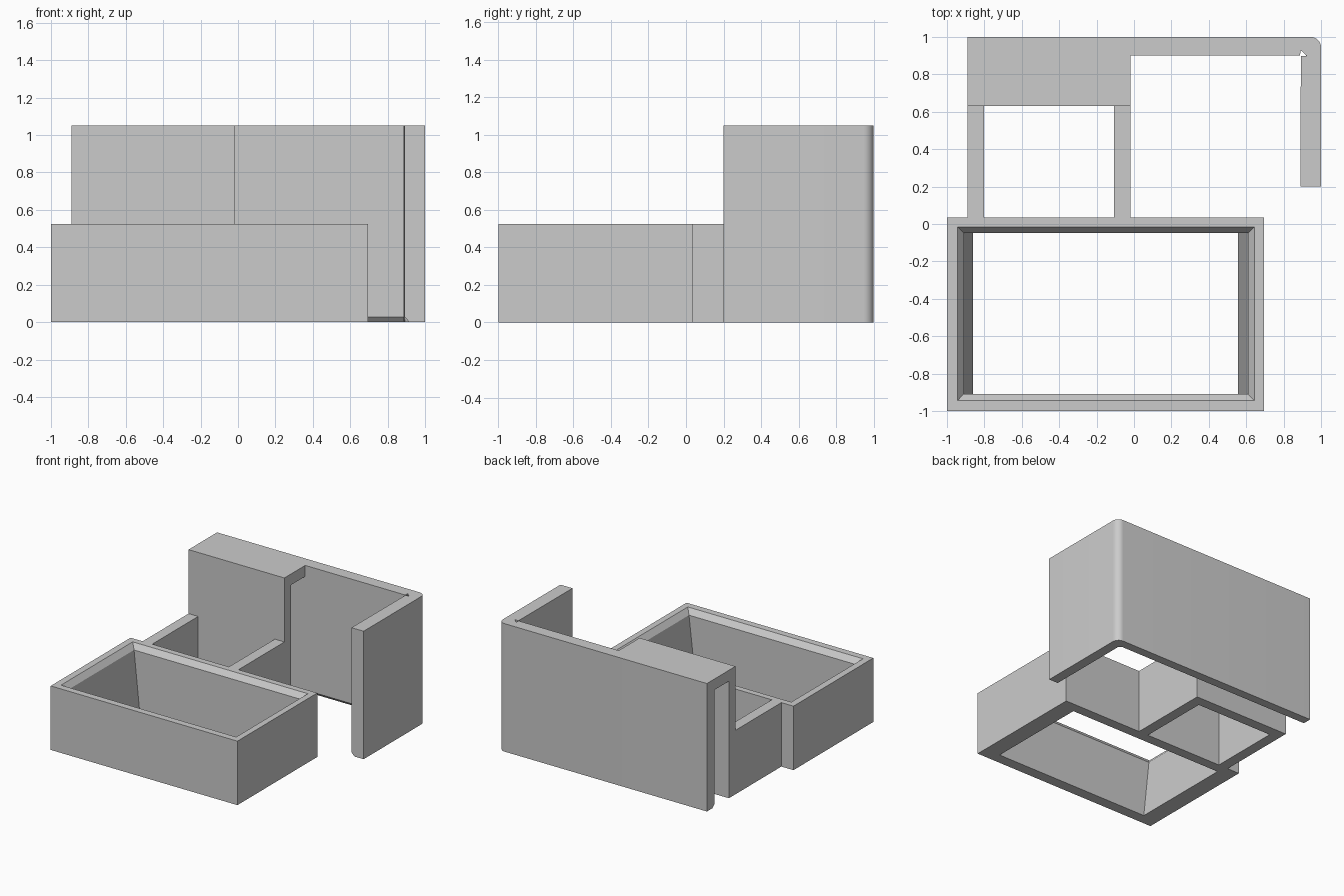
import bpy, bmesh
from math import sin, cos, pi, radians

cube = bpy.data.objects.get("Cube")
if cube:
    bpy.data.objects.remove(cube, do_unlink=True)

grey = bpy.data.materials.new("plain grey")
grey.use_nodes = True
colour = (0.6, 0.6, 0.6, 1)
grey.diffuse_color = colour
grey.node_tree.nodes["Principled BSDF"].inputs["Base Color"].default_value = colour


def loft(name, rings, closed=False):
    """Join rings of 3D points; cap the ends, or close the last onto the first."""
    bm = bmesh.new()
    loops = [[bm.verts.new(p) for p in ring] for ring in rings]
    pairs = list(zip(loops, loops[1:]))
    if closed:
        pairs.append((loops[-1], loops[0]))
    else:
        bm.faces.new(loops[0][::-1])
        bm.faces.new(loops[-1])
    for a, b in pairs:
        for i in range(len(a)):
            j = (i + 1) % len(a)
            bm.faces.new((a[i], a[j], b[j], b[i]))
    bmesh.ops.recalc_face_normals(bm, faces=bm.faces)
    mesh = bpy.data.meshes.new(name)
    bm.to_mesh(mesh)
    bm.free()
    mesh.materials.append(grey)
    obj = bpy.data.objects.new(name, mesh)
    bpy.context.collection.objects.link(obj)
    return obj


def rect(x0, x1, y0, y1, z):
    return [(x0, y0, z), (x1, y0, z), (x1, y1, z), (x0, y1, z)]


HALF, FULL = 0.525, 1.05

# Front tray: bottomless frame with bevelled rim and sloping inner ends
loft("front_tray", [
    rect(-1, 0.695, -1, 0.035, 0),
    rect(-1, 0.695, -1, 0.035, HALF),
    rect(-0.945, 0.645, -0.945, -0.015, HALF),
    rect(-0.91, 0.61, -0.91, -0.048, 0.48),
    rect(-0.86, 0.555, -0.91, -0.048, 0),
], closed=True)

# Side walls of the small bay
for name, x in (("bay_wall_right", -0.89), ("bay_wall_left", -0.107)):
    loft(name, [rect(x, x + 0.087, 0.035, 0.63, z) for z in (0, HALF)])

# Hook: bay rear wall with a roof reaching over to the back panel
hook = [(0.63, 0), (0.715, 0), (0.715, 0.96), (0.9, 0.96), (0.9, FULL), (0.63, FULL)]
loft("hook", [[(x, y, z) for y, z in hook] for x in (-0.89, -0.02)])

# Back panel: L plan, rounded outer corner, notched inner corner, bevelled foot
r = 0.055
outer = [(1, 0.2)]
outer += [(1 - r + r * cos(a), 1 - r + r * sin(a)) for a in (i * pi / 16 for i in range(9))]
outer += [(-0.89, 1)]
inner = [(-0.89, 0.9), (0.888, 0.9), (0.89, 0.93), (0.925, 0.898), (0.892, 0.898), (0.89, 0.2)]
foot = [(-0.89, 0.927), (0.888, 0.927), (0.893, 0.932), (0.927, 0.9), (0.917, 0.897), (0.917, 0.2)]
panel = loft("back_panel", [[(x, y, z) for x, y in plan + outer]
                            for plan, z in ((foot, 0), (inner, 0.028), (inner, FULL))])
bpy.ops.object.select_all(action='DESELECT')
panel.select_set(True)
bpy.context.view_layer.objects.active = panel
bpy.ops.object.shade_smooth_by_angle(angle=radians(30))
